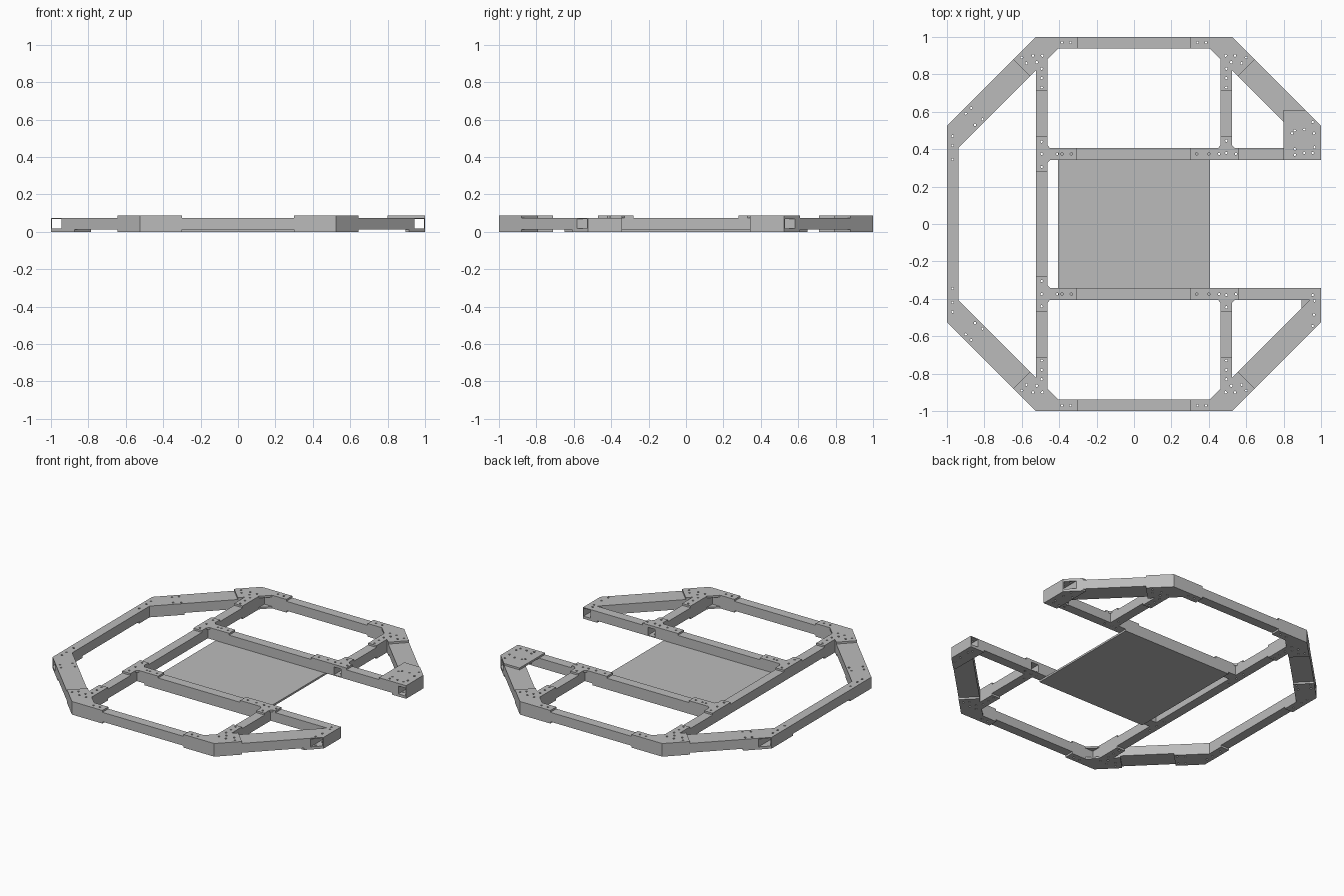
import bpy
import bmesh
import math

cube = bpy.data.objects.get("Cube")
if cube:
    bpy.data.objects.remove(cube, do_unlink=True)

PLATE = 0.0125               # plate thickness
T = 0.0625                   # tube size
WALL = 0.005
LOW, HIGH = PLATE, PLATE + T
OUT, IN = 1.0, 1.0 - T       # outer frame edges
CUT = 0.525                  # octagon corner
STRUT = CUT - T
CA, CB = 0.3425, 0.405       # cross beam edges

grey = bpy.data.materials.new("frame grey")
grey.use_nodes = True
grey.diffuse_color = (0.5, 0.5, 0.5, 1)
grey.node_tree.nodes["Principled BSDF"].inputs["Base Color"].default_value = (0.5, 0.5, 0.5, 1)


def finish(name, bm):
    bmesh.ops.recalc_face_normals(bm, faces=bm.faces)
    mesh = bpy.data.meshes.new(name)
    bm.to_mesh(mesh)
    bm.free()
    mesh.materials.append(grey)
    obj = bpy.data.objects.new(name, mesh)
    bpy.context.scene.collection.objects.link(obj)
    return obj


def tube(name, a0, b0, a1, b1):
    """Hollow tube between two plan cuts, a0-b0 and a1-b1."""
    bm = bmesh.new()
    ends = []
    for a, b in ((a0, b0), (a1, b1)):
        f = WALL / T
        rings = []
        for s, w in ((0, 0), (f, WALL)):
            p = [a[i] + (b[i] - a[i]) * s for i in (0, 1)]
            q = [b[i] + (a[i] - b[i]) * s for i in (0, 1)]
            rings.append([bm.verts.new((*c, z)) for c, z in (
                (p, LOW + w), (q, LOW + w), (q, HIGH - w), (p, HIGH - w))])
        ends.append(rings)
    for i in range(4):
        j = (i + 1) % 4
        for r in (0, 1):
            bm.faces.new((ends[0][r][i], ends[0][r][j], ends[1][r][j], ends[1][r][i]))
        for e in ends:
            bm.faces.new((e[0][i], e[0][j], e[1][j], e[1][i]))
    return finish(name, bm)


def plate(name, points, z):
    """Flat plate with the given plan outline."""
    bm = bmesh.new()
    face = bm.faces.new([bm.verts.new((x, y, z)) for x, y in points])
    top = bmesh.ops.extrude_face_region(bm, geom=[face])["geom"]
    bmesh.ops.translate(bm, verts=[v for v in top if isinstance(v, bmesh.types.BMVert)],
                        vec=(0, 0, PLATE))
    return finish(name, bm)


def flip(points, sx, sy):
    return [(x * sx, y * sy) for x, y in points]


drilled = []
holes = []

# Plate outlines, drawn for the +x +y quarter
corner_shape = [(0.3, OUT), (CUT, OUT), (0.645, 0.88), (0.555, 0.79), (CUT, 0.82),
                (CUT, 0.71), (STRUT, 0.71), (STRUT, 0.88), (0.405, IN), (0.3, IN)]
corner_holes = [(0.34, 0.97), (0.385, 0.97), (0.49, 0.9), (0.52, 0.865), (0.54, 0.9),
                (0.575, 0.86), (0.6, 0.89), (0.494, 0.83), (0.494, 0.78), (0.494, 0.73)]
inner_tee = [(CUT, 0.28), (CUT, 0.47), (STRUT, 0.47), (STRUT, 0.42), (0.448, CB),
             (0.305, CB), (0.305, CA), (0.448, CA), (STRUT, 0.328), (STRUT, 0.28)]
inner_holes = [(0.494, 0.305), (0.494, 0.375), (0.494, 0.44), (0.41, 0.375),
               (0.385, 0.375), (0.335, 0.375)]
outer_tee = [(0.3, CA), (0.56, CA), (0.56, CB), (0.54, CB), (CUT, 0.42), (CUT, 0.47),
             (STRUT, 0.47), (STRUT, 0.42), (0.448, CB), (0.3, CB)]
outer_holes = [(0.335, 0.375), (0.4, 0.375), (0.455, 0.375), (0.494, 0.38),
               (0.545, 0.375), (0.494, 0.445)]
bend_shape = [(OUT, 0.3), (OUT, CUT), (0.875, 0.65), (0.785, 0.56), (IN, 0.4075), (IN, 0.3)]
bend_holes = [(0.97, 0.345), (0.97, 0.42), (0.97, 0.47), (0.9, 0.59), (0.87, 0.62),
              (0.85, 0.53), (0.81, 0.56)]
end_holes = [(0.955, 0.38), (0.962, 0.485), (0.955, 0.545), (0.965, 0.41)]
end_plate_holes = [(0.86, 0.37), (0.86, 0.4), (0.91, 0.38), (0.845, 0.485),
                   (0.86, 0.5), (0.91, 0.505)]

for sy, side in ((1, "back"), (-1, "front")):
    def beam(name, pts, sx=1):
        drilled.append(tube(f"{side}_{name}", *flip(pts, sx, sy)))

    # Straight tubes
    beam("outer_beam", [(-CUT, IN), (-CUT, OUT), (CUT, IN), (CUT, OUT)])
    beam("cross_beam", [(-STRUT, CA), (-STRUT, CB), (STRUT, CA), (STRUT, CB)])
    beam("cross_beam_end", [(CUT, CA), (CUT, CB), (IN, CA), (IN, CB)])
    beam("short_strut", [(STRUT, CA), (CUT, CA), (STRUT, IN), (CUT, IN)])
    beam("end_tube", [(IN, CA), (OUT, CA), (IN, CUT + T), (OUT, CUT)])

    # Diagonals and corner plates
    for sx, hand in ((1, "left"), (-1, "right")):
        beam(f"{hand}_diagonal", [(CUT, 0.82), (CUT, OUT), (IN, 0.4075), (IN, CUT + T)], sx)
        for z, level in ((HIGH, "upper"), (0, "lower")):
            drilled.append(plate(f"{side}_{hand}_{level}_corner_plate",
                                 flip(corner_shape, sx, sy), z))
        holes += flip(corner_holes, sx, sy)

    # Joint plates
    drilled.append(plate(f"{side}_inner_joint_plate", flip(inner_tee, -1, sy), HIGH))
    drilled.append(plate(f"{side}_outer_joint_plate", flip(outer_tee, 1, sy), HIGH))
    drilled.append(plate(f"{side}_bend_plate", flip(bend_shape, -1, sy), 0))
    drilled.append(plate(f"{side}_lower_end_plate", flip(
        [(0.895, CA), (OUT, CA), (OUT, CUT), (0.915, 0.61), (0.895, 0.61)], 1, sy), 0))
    holes += flip(inner_holes + bend_holes, -1, sy)
    holes += flip(outer_holes + end_holes, 1, sy)

# Long tubes running front to back
drilled.append(tube("side_beam", (-OUT, -CUT), (-IN, -CUT - T), (-OUT, CUT), (-IN, CUT + T)))
drilled.append(tube("inner_beam", (-CUT, -IN), (-STRUT, -IN), (-CUT, IN), (-STRUT, IN)))

# Wide plate on one open end
drilled.append(plate("back_upper_end_plate", [
    (0.8, CA), (OUT, CA), (OUT, CUT), (0.915, 0.61), (0.8, 0.61)], HIGH))
holes += end_plate_holes

# Floor panel under the cross beams
plate("floor_panel", [(-CB, -CB), (CB, -CB), (CB, CB), (-CB, CB)], 0)

# Bolt holes
bm = bmesh.new()
for x, y in holes:
    made = bmesh.ops.create_cone(bm, cap_ends=True, segments=10, radius1=0.0065,
                                 radius2=0.0065, depth=0.3)
    bmesh.ops.translate(bm, verts=made["verts"], vec=(x, y, 0.04))
cutter = finish("bolt_hole_cutter", bm)
cutter.hide_render = True
for obj in drilled:
    mod = obj.modifiers.new("bolt holes", "BOOLEAN")
    mod.operation = "DIFFERENCE"
    mod.solver = "EXACT"
    mod.object = cutter
bpy.context.view_layer.update()
graph = bpy.context.evaluated_depsgraph_get()
cut = [bpy.data.meshes.new_from_object(o.evaluated_get(graph)) for o in drilled]
for obj, mesh in zip(drilled, cut):
    obj.modifiers.clear()
    obj.data = mesh
bpy.data.objects.remove(cutter, do_unlink=True)
